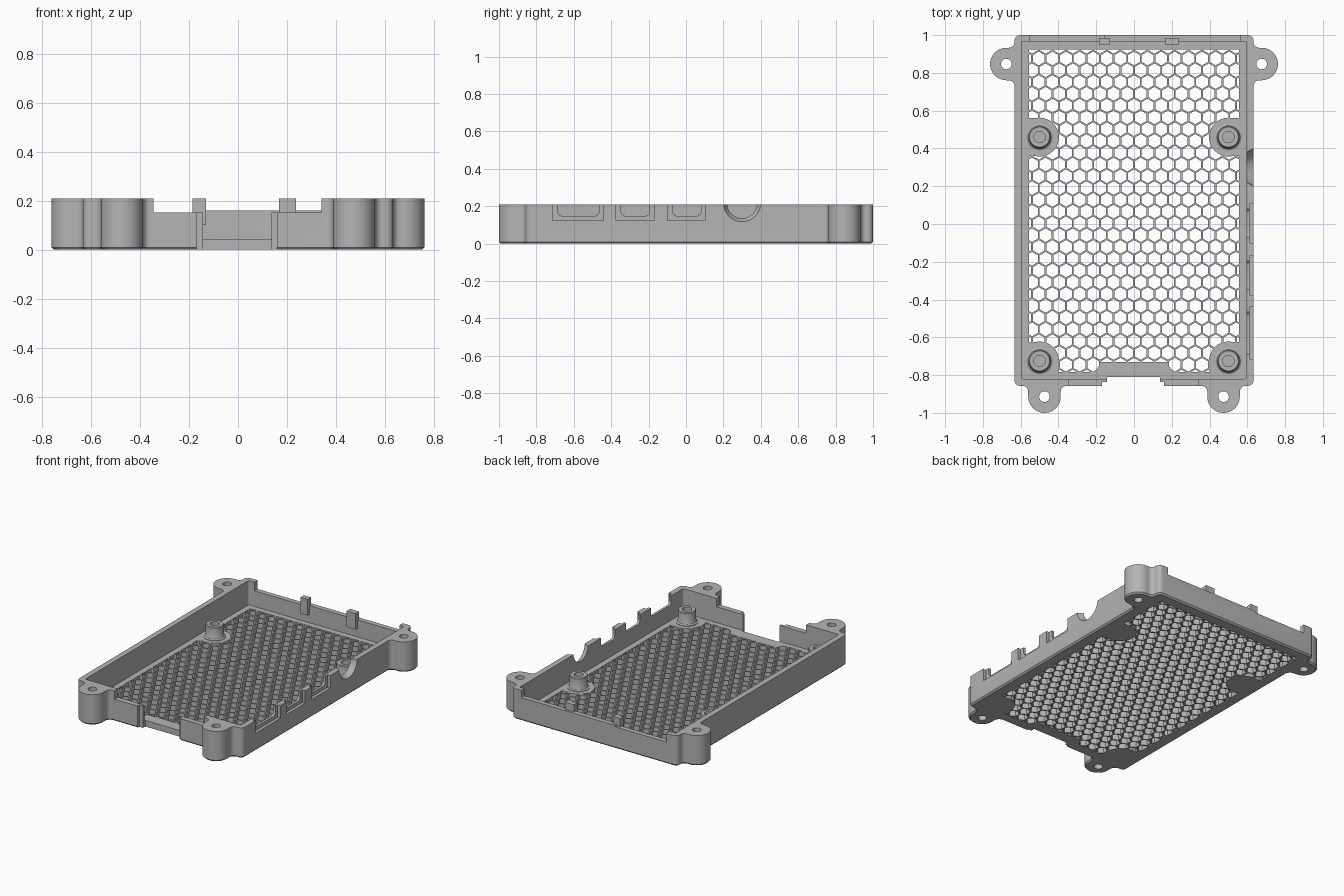
import bpy, bmesh
from math import pi, sin, cos
from mathutils import Matrix, Vector

cube = bpy.data.objects.get("Cube")
if cube:
    bpy.data.objects.remove(cube)

H, FLOOR = 0.21, 0.042            # wall height, floor thickness
HALF_X, FRONT, BACK = 0.633, -0.857, 1.0
EAR_R = 0.086

grey = bpy.data.materials.new("mid grey plastic")
grey.use_nodes = True
grey.diffuse_color = (0.46, 0.46, 0.46, 1)
grey.node_tree.nodes["Principled BSDF"].inputs["Base Color"].default_value = grey.diffuse_color


def to_object(name, bm):
    bmesh.ops.recalc_face_normals(bm, faces=bm.faces)
    mesh = bpy.data.meshes.new(name)
    bm.to_mesh(mesh)
    bm.free()
    mesh.materials.append(grey)
    obj = bpy.data.objects.new(name, mesh)
    bpy.context.collection.objects.link(obj)
    return obj


def add_prism(bm, pts, z0, z1):
    lo = [bm.verts.new((x, y, z0)) for x, y in pts]
    hi = [bm.verts.new((x, y, z1)) for x, y in pts]
    n = len(pts)
    for i in range(n):
        bm.faces.new((lo[i], lo[(i + 1) % n], hi[(i + 1) % n], hi[i]))
    bm.faces.new(hi)
    return bm.faces.new(lo[::-1])


def prism(name, pts, z0, z1, chamfer=0):
    bm = bmesh.new()
    base = add_prism(bm, pts, z0, z1)
    bmesh.ops.recalc_face_normals(bm, faces=bm.faces)
    if chamfer:
        bmesh.ops.bevel(bm, geom=list(base.edges), offset=chamfer, segments=1, affect='EDGES')
    return to_object(name, bm)


def box(name, x0, x1, y0, y1, z0, z1):
    return prism(name, [(x0, y0), (x1, y0), (x1, y1), (x0, y1)], z0, z1)


def arc(cx, cy, r, a0, a1, n):
    return [(cx + r * cos(a0 + (a1 - a0) * i / n), cy + r * sin(a0 + (a1 - a0) * i / n))
            for i in range(n + 1)]


def disc(name, cx, cy, r, z0, z1, n=32):
    return prism(name, arc(cx, cy, r, 0, 2 * pi * (n - 1) / n, n - 1), z0, z1)


def rounded(x0, x1, y0, y1, r, n=6):
    return (arc(x0 + r, y0 + r, r, pi, 1.5 * pi, n) + arc(x1 - r, y0 + r, r, 1.5 * pi, 2 * pi, n)
            + arc(x1 - r, y1 - r, r, 0, pi / 2, n) + arc(x0 + r, y1 - r, r, pi / 2, pi, n))


def boolean(target, tool, op='DIFFERENCE'):
    mod = target.modifiers.new("cut", 'BOOLEAN')
    mod.operation, mod.object, mod.solver = op, tool, 'MANIFOLD'
    bpy.context.view_layer.objects.active = target
    bpy.ops.object.modifier_apply(modifier=mod.name)
    bpy.data.objects.remove(tool)


def ear_outline(cx, cy, reach, direction):
    """Rounded lug with concave fillets where it meets the wall."""
    f = 0.03
    side = [(-f, -EAR_R - f)] + arc(f, -EAR_R - f, f, pi, pi / 2, 6)
    tip = arc(reach, 0, EAR_R, -pi / 2, pi / 2, 20)
    local = side + tip + [(u, -v) for u, v in reversed(side)]
    d = Vector(direction)
    return [(cx + d.x * (u - reach) - d.y * v, cy + d.y * (u - reach) + d.x * v) for u, v in local]


# Tray body with mounting ears
tray = prism("tray_shell", rounded(-HALF_X, HALF_X, FRONT, BACK, 0.03), 0, H, 0.01)
ears = [(s * 0.676, 0.847, 0.676 - HALF_X, (s, 0)) for s in (-1, 1)]
ears += [(s * 0.474, -0.914, FRONT + 0.914, (0, -1)) for s in (-1, 1)]
for ear in ears:
    boolean(tray, prism("ear", ear_outline(*ear), 0, H, 0.01), 'UNION')

# Inner cavity and screw holes
boolean(tray, prism("cavity", rounded(-0.595, 0.595, -0.82, 0.966, 0.01, 3), FLOOR, 1))
for cx, cy, _, _ in ears:
    boolean(tray, disc("ear_hole", cx, cy, 0.028, -1, 1))

# Lowered front and back walls, front card slot
for dims in [(-0.345, 0.34, -1.1, -0.8, 0.152, 1),
             (-0.55, -0.16, 0.93, 1.1, 0.15, 1),
             (-0.165, 0.56, 0.93, 1.1, 0.16, 1),
             (-0.17, 0.16, -1.1, -0.836, -1, 1),
             (-0.142, 0.137, -1.1, -0.81, -1, 1)]:
    boolean(tray, box("wall_cut", *dims))

# Stepped port openings in the right-hand wall
turn = Matrix(((0, 0, 1, 0), (1, 0, 0, 0), (0, 1, 0, 0), (0, 0, 0, 1)))
for y0, y1 in [(-0.715, -0.44), (-0.375, -0.17), (-0.1, 0.105)]:
    boolean(tray, box("port_recess", 0.612, 0.7, y0, y1, 0.123, 1))
    opening = prism("port_opening", rounded(y0 + 0.028, y1 - 0.025, 0.148, 0.5, 0.025), 0.5, 0.7)
    opening.data.transform(turn)
    boolean(tray, opening)

# Round jack opening with a flared mouth
bm = bmesh.new()
bmesh.ops.create_cone(bm, cap_ends=True, segments=40, radius1=0.08, radius2=0.1, depth=0.04,
                      matrix=Matrix.Translation((0.3, 0.216, 0.615)))
flare = to_object("jack_flare", bm)
flare.data.transform(turn)
boolean(tray, flare)
bore = disc("jack_bore", 0.3, 0.216, 0.08, 0.5, 0.7, 40)
bore.data.transform(turn)
boolean(tray, bore)

# Honeycomb vents, clipped to the floor panel and kept clear of the post pads
PITCH = 0.072
hex_r = 0.063 / 3 ** 0.5
bm = bmesh.new()
for row in range(-1, 29):
    for col in range(-9, 10):
        x = (col + 0.5 * (row % 2)) * PITCH
        y = -0.745 + row * PITCH * 0.866
        add_prism(bm, arc(x, y, hex_r, pi / 6, pi / 6 + 5 * pi / 3, 5), -0.1, 0.1)
vents = to_object("vents", bm)
boolean(vents, box("panel", -0.555, 0.555, -0.783, 0.925, -0.2, 0.2), 'INTERSECT')
posts = [(sx * 0.5, y) for sx in (-1, 1) for y in (0.46, -0.725)]
for x, y in posts:
    s = 1 if x > 0 else -1
    boolean(vents, disc("pad", x, y, 0.103, -0.2, 0.2))
    boolean(vents, box("pad_side", min(x, s * 0.6), max(x, s * 0.6), y - 0.1, y + 0.1, -0.2, 0.2))
    if y < 0:
        boolean(vents, box("pad_corner", min(s * 0.4, s * 0.6), max(s * 0.4, s * 0.6),
                           -0.9, y, -0.2, 0.2))
boolean(vents, prism("slot_apron", [(-0.22, -0.8), (0.22, -0.8), (0.17, -0.73), (-0.17, -0.73)],
                     -0.2, 0.2))
boolean(tray, vents)


# Board posts with flared feet and blind screw holes
def lathe(name, profile, x, y, n=32):
    bm = bmesh.new()
    rings = [[bm.verts.new((x + r * cos(2 * pi * i / n), y + r * sin(2 * pi * i / n), z))
              for i in range(n)] for r, z in profile]
    for a, b in zip(rings, rings[1:]):
        for i in range(n):
            j = (i + 1) % n
            bm.faces.new((a[i], a[j], b[j], b[i]))
    bm.faces.new(rings[0][::-1])
    bm.faces.new(rings[-1])
    return to_object(name, bm)


parts = [tray]
post_profile = [(0.07, 0.035), (0.07, 0.046), (0.061, 0.052), (0.057, 0.062), (0.057, 0.125),
                (0.053, 0.13), (0.03, 0.13), (0.03, 0.06)]
for x, y in posts:
    parts.append(lathe("board_post", post_profile, x, y))

# Snap clips on the back wall
for x0, x1 in [(-0.185, -0.13), (0.168, 0.236)]:
    parts.append(box("snap_clip", x0, x1, 0.947, 0.985, 0.1, H))

for obj in bpy.context.selected_objects:
    obj.select_set(False)
for obj in parts:
    obj.select_set(True)
bpy.context.view_layer.objects.active = tray
bpy.ops.object.shade_smooth_by_angle(angle=pi / 6)
